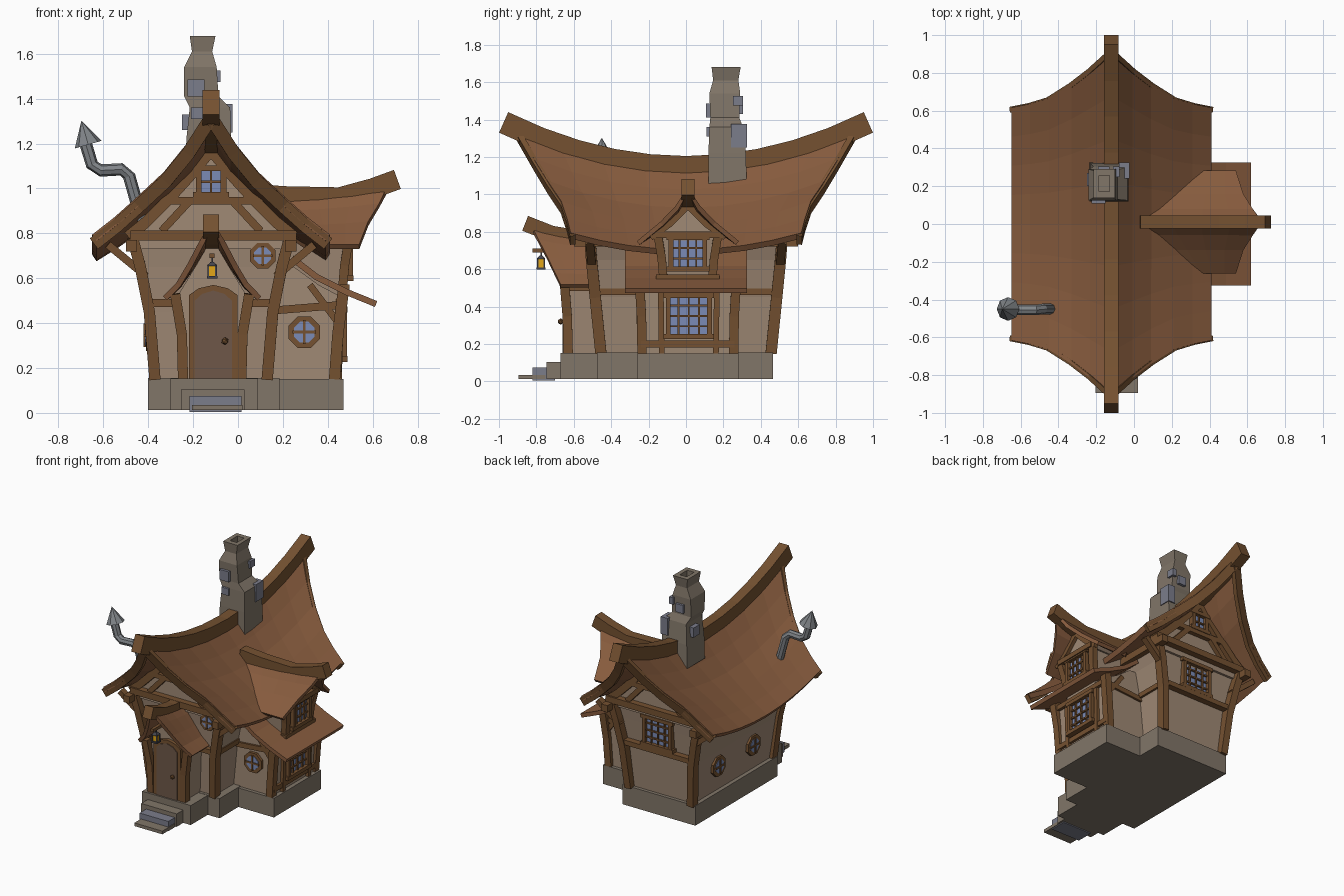
import bpy, bmesh
from math import sin, cos, pi
from mathutils import Vector as V

if "Cube" in bpy.data.objects:
    bpy.data.objects.remove(bpy.data.objects["Cube"])

X, Y, Z = V((1, 0, 0)), V((0, 1, 0)), V((0, 0, 1))
CX = -0.12  # ridge line of the house


def mat(name, r, g, b):
    m = bpy.data.materials.new(name)
    m.diffuse_color = [(c / 255) ** 2.2 for c in (r, g, b)] + [1]
    m.use_nodes = True
    m.node_tree.nodes["Principled BSDF"].inputs["Base Color"].default_value = m.diffuse_color
    return m


WOOD, ROOF, WALL = mat("timber", 116, 82, 52), mat("roof", 134, 92, 64), mat("plaster", 158, 136, 116)
STONE, BRICK, GLASS = mat("stone", 128, 117, 104), mat("brick", 122, 124, 138), mat("glass", 122, 138, 180)
DOOR, METAL, GLOW = mat("door", 110, 88, 74), mat("metal", 128, 132, 136), mat("lamp", 225, 165, 30)
IRON = mat("iron", 70, 70, 78)


def finish(name, bm, m, thick=0):
    bmesh.ops.recalc_face_normals(bm, faces=bm.faces)
    me = bpy.data.meshes.new(name)
    bm.to_mesh(me)
    bm.free()
    me.materials.append(m)
    ob = bpy.data.objects.new(name, me)
    bpy.context.collection.objects.link(ob)
    if thick:
        s = ob.modifiers.new("thickness", 'SOLIDIFY')
        s.thickness, s.offset = thick, 0
    return ob


def loft(name, rings, m):
    bm = bmesh.new()
    vs = [[bm.verts.new(p) for p in r] for r in rings]
    n = len(vs[0])
    for a, b in zip(vs, vs[1:]):
        for i in range(n):
            bm.faces.new((a[i], a[(i + 1) % n], b[(i + 1) % n], b[i]))
    bm.faces.new(vs[0])
    bm.faces.new(vs[-1])
    return finish(name, bm, m)


def stack(name, secs, m):
    """Rectangular sections (z, x0, x1, y0, y1) lofted upwards."""
    return loft(name, [[V((a, c, z)), V((b, c, z)), V((b, d, z)), V((a, d, z))] for z, a, b, c, d in secs], m)


def box(name, x0, x1, y0, y1, z0, z1, m):
    return stack(name, [(z0, x0, x1, y0, y1), (z1, x0, x1, y0, y1)], m)


def sweep(name, pts, w, d, n, m=WOOD, sides=4, radii=None):
    """Beam (or round tube when sides > 4) along points; d is measured along n."""
    pts = [V(p) for p in pts]
    rings = []
    for i, p in enumerate(pts):
        t = (pts[min(i + 1, len(pts) - 1)] - pts[max(i - 1, 0)]).normalized()
        s = t.cross(n).normalized()
        k = t.cross(s)
        f = radii[i] if radii else 1
        if sides == 4:
            off = [(a * w / 2, b * d / 2) for a, b in ((-1, -1), (1, -1), (1, 1), (-1, 1))]
        else:
            off = [(w / 2 * cos(2 * pi * j / sides), d / 2 * sin(2 * pi * j / sides)) for j in range(sides)]
        rings.append([p + (s * a + k * b) * f for a, b in off])
    return loft(name, rings, m)


def prism(name, c, u, n, pts, depth, m):
    r = [V(c) + u * a + Z * b for a, b in pts]
    return loft(name, [[p - n * .02 for p in r], [p + n * depth for p in r]], m)


def grid(name, f, ni, nj, m, thick):
    bm = bmesh.new()
    v = [[bm.verts.new(f(i, j)) for j in range(nj)] for i in range(ni)]
    for i in range(ni - 1):
        for j in range(nj - 1):
            bm.faces.new((v[i][j], v[i + 1][j], v[i + 1][j + 1], v[i][j + 1]))
    return finish(name, bm, m, thick)


def window(name, c, u, n, w, h, nx, ny):
    c = V(c)
    prism(name + "_glass", c, u, n, [(-w/2, -h/2), (w/2, -h/2), (w/2, h/2), (-w/2, h/2)], .01, GLASS)
    for i in range(nx + 1):
        e, a = i in (0, nx), u * (i / nx - .5) * w + n * .012
        sweep(name + "_upright", [c + a - Z * h / 2, c + a + Z * h / 2], .026 if e else .01, .045 if e else .02, n)
    for i in range(ny + 1):
        e, a = i in (0, ny), Z * (i / ny - .5) * h + n * .012
        b = u * (w / 2 + (.025 if e else 0))
        sweep(name + "_rail", [c + a - b, c + a + b], .026 if e else .01, .05 if e else .02, n)


def octagon(name, c, u, n, r):
    ring = lambda k: [(k * cos(pi * (i + .5) / 4), k * sin(pi * (i + .5) / 4)) for i in range(8)]
    prism(name + "_frame", c, u, n, ring(r), .02, WOOD)
    prism(name + "_glass", c, u, n, ring(r * .66), .024, GLASS)
    for a in (u, Z):
        sweep(name + "_bar", [V(c) + n * .022 - a * r * .7, V(c) + n * .022 + a * r * .7], .012, .016, n)


# foundation and steps
box("foundation_main", -.40, .185, -.475, .465, .012, .155, STONE)
box("foundation_wing", .1, .47, -.26, .28, .012, .15, STONE)
box("foundation_porch", -.30, .09, -.67, -.4, .012, .153, STONE)
box("step_top", -.255, .03, -.745, -.6, .012, .105, STONE)
box("step_middle", -.215, .015, -.82, -.7, .005, .075, BRICK)
box("step_bottom", -.205, .02, -.895, -.75, .012, .035, STONE)

# plaster walls
stack("main_walls", [(.15, -.37, .13, -.455, .44), (.45, -.40, .16, -.47, .46),
                     (.65, -.44, .2, -.485, .48), (.74, -.47, .23, -.495, .49)], WALL)
half = [(.35, .73), (.31, .81), (.2, .91), (.1, 1.02)]
gable = [(-d, z) for d, z in half] + [(0, 1.13)] + [(d, z) for d, z in half[::-1]]
for s, side in ((-1, "front"), (1, "back")):
    loft(side + "_gable", [[V((CX + d, s * y, z)) for d, z in gable] for y in (.38, .505)], WALL)
prof = [(.05, .15), (.44, .15), (.455, .52), (.36, .57), (.25, .65), (.05, .65)]
loft("wing_walls", [[V((x, y, z)) for x, z in prof] for y in (-.235, .255)], WALL)
stack("dormer_walls", [(.5, .1, .46, -.13, .15), (.77, .1, .49, -.155, .175)], WALL)
loft("dormer_gable", [[V((x, .01 + y, z)) for y, z in ((-.17, .76), (-.06, .87), (0, .94), (.06, .87), (.17, .76))]
                      for x in (.2, .49)], WALL)
pp = [(-.13, .15), (.13, .15), (.155, .52), (.07, .66), (0, .78), (-.07, .66), (-.155, .52)]
loft("porch_walls", [[V((-.115 + x, y, z)) for x, z in pp] for y in (-.63, -.44)], WALL)

# main swept roof
D, F, YH = [0, .1, .2, .32, .42, .52], [0, .28, .5, .7, .86, 1], [.91, .82, .745, .67, .64, .62]


def main_roof(k, t):
    i = abs(k)
    apex, eave = 1.14 + .2 * t * t, .69 + .09 * t * t
    return V((CX + (D[i] if k > 0 else -D[i]), t * YH[i], apex - F[i] * (apex - eave)))


grid("main_roof", lambda i, j: main_roof(i - 5, j / 4 - 1), 11, 9, ROOF, .035)
for t in (-1, 1):
    for s in (-1, 1):
        sweep("barge_board", [main_roof(s * i, t) - V((0, t * .015, .025)) for i in range(6)], .06, .03, Y)
sweep("main_ridge_beam", [(CX, y * .195, 1.145 + .252 * (y * .195) ** 2) for y in range(-5, 6)], .12, .075, X)

# porch roof
PD, PZ, PY, PW = [0, .05, .1, .15, .21], [.775, .71, .635, .565, .51], [-.84, -.79, -.74, -.7, -.67], [1, .6, .3, .1, 0]


def porch_roof(i, j):
    k, t = abs(i - 4), j / 4
    return V((-.115 + (PD[k] if i > 4 else -PD[k]), -.45 + t * (PY[k] + .45), PZ[k] + .07 * PW[k] * t * t))


grid("porch_roof", porch_roof, 9, 5, ROOF, .025)
sweep("porch_ridge_beam", [(CX, -.44, .765), (CX, -.6, .77), (CX, -.72, .79), (CX, -.86, .845)], .085, .07, X)

# dormer roof and wing lean-to roof
E, EZ, EF, EB, EW = [0, .06, .14, .265], [.965, .89, .825, .74], [.68, .63, .58, .54], [.04, .1, .18, .3], [1, .6, .3, 0]


def dormer_roof(i, j):
    k, t = abs(i - 3), j / 4
    return V((EB[k] + t * (EF[k] - EB[k]), .01 + (E[k] if i > 3 else -E[k]), EZ[k] + .06 * EW[k] * t ** 2))


grid("dormer_roof", dormer_roof, 7, 5, ROOF, .025)
sweep("dormer_ridge_beam", [(.03, .01, .98), (.2, .01, .965), (.45, .01, .96), (.6, .01, 1.0), (.71, .01, 1.04)],
      .09, .07, Y)
lean = [(.24, .69), (.35, .605), (.48, .54), (.615, .485)]
grid("wing_roof", lambda i, j: V((lean[i][0], (j - 1) * .325, lean[i][1])), 4, 3, ROOF, .028)

# timber framing shared by the front and back gables
for s, side in ((-1, "front"), (1, "back")):
    def face(name, pts, w, d=.045):
        fy = lambda z: s * (.455 + .06 * min(1, (z - .15) / .6))
        sweep(side + "_" + name, [(x, fy(z), z) for x, z in pts], w, d, Y)
    for m in (-1, 1):
        c = lambda d: CX + m * d
        face("corner_post", [(c(.25), .15), (c(.275), .45), (c(.315), .65), (c(.35), .78)], .05, .06)
        face("gable_rafter", [(c(.37), .785), (c(.29), .85), (c(.2), .94), (c(.1), 1.05), (c(0), 1.17)], .05)
        face("gable_brace", [(c(.1), .94), (c(.22), .81)], .035)
        face("eave_brace", [(c(.29), .61), (c(.46), .75)], .035)
    face("tie_beam", [(CX - .36, .79), (CX + .38, .79)], .045, .07)
    face("collar_beam", [(CX - .2, .945), (CX + .2, .945)], .035)
    face("mid_beam", [(CX - .28, .49), (CX + .28, .49)], .035)
    window(side + "_attic_window", (CX, s * .505, 1.03), X, Y * s, .11, .12, 2, 2)
for x, n in ((-.475, "left"), (.235, "right")):
    sweep(n + "_wall_plate", [(x, -.6, .745), (x, .6, .745)], .05, .05, X)

# wing, dormer and porch timbers
for y, s in ((-.235, -1), (.255, 1)):
    sweep("wing_post", [(.43, y, .15), (.445, y + s * .003, .35), (.47, y + s * .015, .55)], .05, .05, Y)
    sweep("wing_side_beam", [(.14, y, .455), (.45, y, .48)], .035, .03, Y)
    sweep("wing_brace", [(.32, y, .57), (.44, y, .41)], .03, .03, Y)
    sweep("window_post", [(.445, .015 + s * .145, .15), (.455, .015 + s * .15, .5)], .03, .035, X)
    sweep("dormer_post", [(.465, .01 + s * .13, .54), (.475, .01 + s * .14, .66), (.495, .01 + s * .16, .78)], .04, .045, Y)
    sweep("dormer_rafter", [(.5, .01 + s * .2, .77), (.5, .01 + s * .1, .84), (.5, .01, .94)], .035, .03, X)
    sweep("right_wall_beam", [(.16, y, .48), (.16, s * .46, .48)], .035, .035, X)
for z, x in ((.49, .455), (.2, .44)):
    sweep("wing_front_beam", [(x, -.24, z), (x, .26, z)], .035, .04, X)
for z, x in ((.555, .475), (.785, .5)):
    sweep("dormer_beam", [(x, -.16, z), (x, .18, z)], .035, .045, X)
for s in (-1, 1):
    sweep("porch_post", [(-.115 + s * .13, -.63, .15), (-.115 + s * .135, -.635, .35), (-.115 + s * .165, -.65, .53)],
          .045, .05, Y)
    sweep("porch_rear_beam", [(-.115 + s * .15, -.63, .5), (-.115 + s * .15, -.46, .5)], .035, .035, X)

# windows
window("back_window", (CX, .475, .62), X, Y, .21, .2, 4, 4)
window("wing_window", (.45, .015, .35), Y, X, .22, .22, 4, 4)
window("dormer_window", (.478, .01, .685), Y, X, .18, .17, 4, 3)
octagon("front_round_window", (.11, -.49, .70), X, -Y, .062)
octagon("wing_round_window", (.295, -.235, .36), X, -Y, .076)
for y in (-.2, .2):
    octagon("left_round_window", (-.39, y, .345), Y, -X, .075)

# arched door with frame and knob
arch = lambda w, h: [(-w, 0), (w, 0), (w, h), (w * .6, h + .03), (0, h + .045), (-w * .6, h + .03), (-w, h)]
prism("door_frame", (-.11, -.63, .15), X, -Y, arch(.108, .375), .025, WOOD)
prism("door", (-.11, -.63, .15), X, -Y, arch(.083, .35), .03, DOOR)
bm = bmesh.new()
bmesh.ops.create_icosphere(bm, subdivisions=1, radius=.017)
bmesh.ops.translate(bm, verts=bm.verts, vec=(-.058, -.67, .32))
finish("door_knob", bm, WOOD)

# hanging lantern
sweep("lantern_arm", [(-.115, -.62, .70), (-.115, -.82, .70)], .022, .022, X)
sweep("lantern_hook", [(-.115, -.775, .70), (-.115, -.775, .665)], .008, .008, X, IRON)
stack("lantern_glass", [(.608, -.13, -.1, -.79, -.76), (.655, -.13, -.1, -.79, -.76)], GLOW)
stack("lantern_cap", [(.655, -.138, -.092, -.798, -.752), (.672, -.123, -.107, -.783, -.767)], IRON)
stack("lantern_base", [(.598, -.138, -.092, -.798, -.752), (.61, -.138, -.092, -.798, -.752)], IRON)
for a in (-1, 1):
    for b in (-1, 1):
        sweep("lantern_bar", [(-.115 + a * .017, -.775 + b * .017, z) for z in (.605, .66)], .007, .007, X, IRON)

# crooked chimney with a sunken flue and loose bricks
stack("chimney", [(1.05, -.235, -.03, .12, .325), (1.22, -.23, -.03, .12, .32), (1.36, -.215, -.035, .125, .305),
                  (1.41, -.24, -.087, .13, .285), (1.54, -.24, -.095, .125, .29), (1.61, -.205, -.115, .145, .28),
                  (1.68, -.215, -.1, .137, .292), (1.68, -.185, -.13, .172, .257), (1.62, -.185, -.13, .172, .257)], STONE)
for b in ((-.225, -.15, .108, .16, 1.41, 1.485), (-.21, -.155, .11, .15, 1.31, 1.36), (-.08, -.025, .24, .325, 1.25, 1.375),
          (-.11, -.078, .25, .305, 1.475, 1.525), (-.25, -.2, .2, .27, 1.26, 1.33), (-.19, -.13, .26, .305, 1.43, 1.49)):
    box("chimney_brick", *b, BRICK)

# bent stove pipe with conical cap
sweep("stove_pipe", [(-.43, -.45, .86), (-.485, -.45, 1.055), (-.52, -.455, 1.085), (-.61, -.455, 1.08), (-.65, -.45, 1.105),
                     (-.685, -.45, 1.22)], .056, .056, Y, METAL, 8)
sweep("stove_pipe_cap", [(-.667, -.45, 1.195), (-.697, -.45, 1.3)], .125, .125, Y, METAL, 8, [1, .02])
